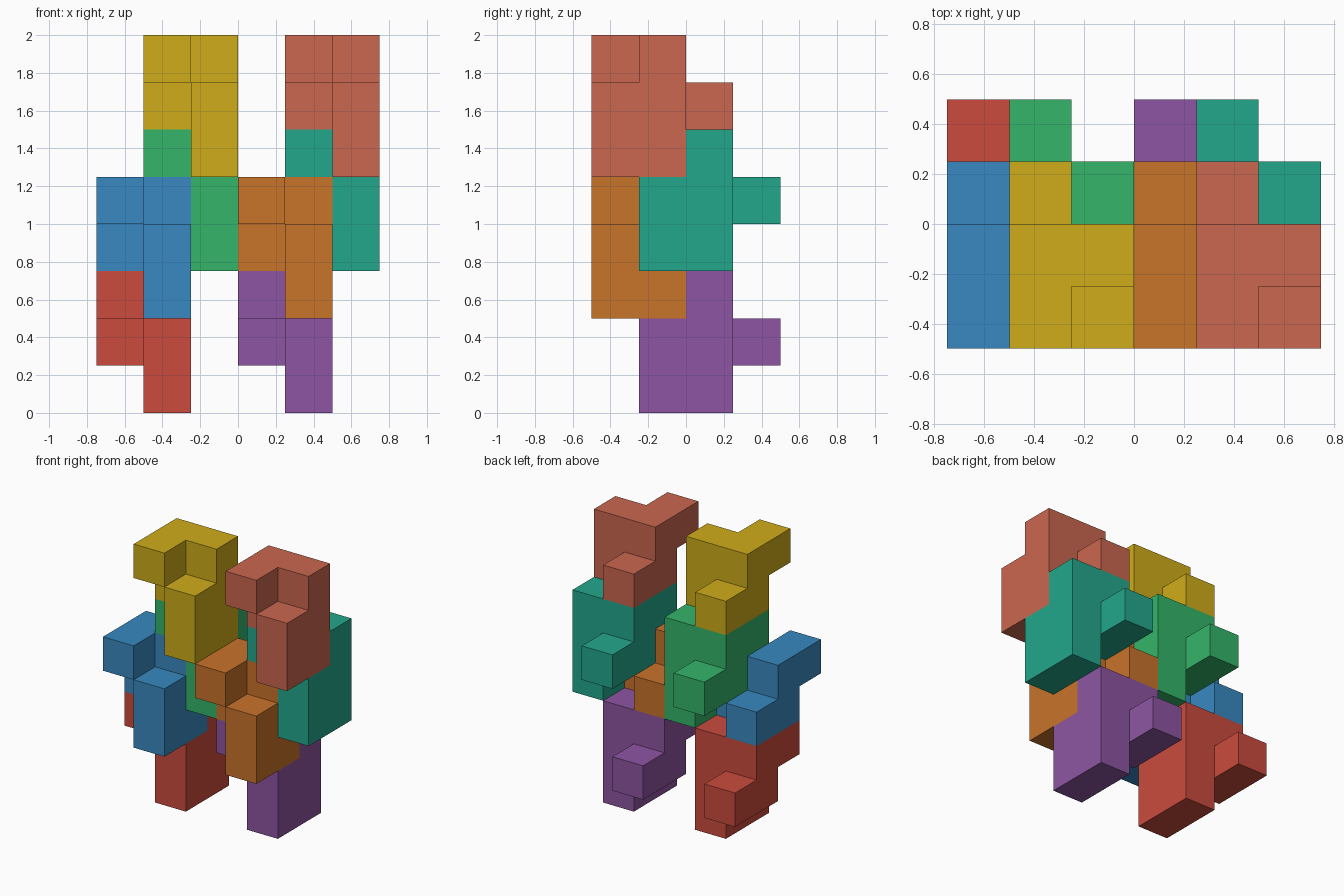
import bpy, bmesh
from mathutils import Vector

if "Cube" in bpy.data.objects:
    bpy.data.objects.remove(bpy.data.objects["Cube"])

U = 0.25  # edge of one cube unit

# One puzzle piece as unit cells (x, y, z); all eight pieces share it
CELLS = {(1, 1, 0), (1, 1, 1), (1, 1, 2),   # rear post
         (1, 0, 0), (1, 0, 1),              # front block
         (0, 1, 1), (0, 1, 2),              # side block
         (0, 0, 2),                         # upper front arm
         (0, 2, 1)}                         # rear knob


def linear(rgb):
    return [(c / 255 / 12.92) if c < 10 else ((c / 255 + 0.055) / 1.055) ** 2.4 for c in rgb] + [1.0]


def piece(name, origin, rgb):
    bm = bmesh.new()
    for cell in CELLS:
        centre = Vector(cell) + Vector((0.5, 0.5, 0.5))
        for axis in range(3):
            for sign in (-1, 1):
                n = Vector((0, 0, 0))
                n[axis] = sign
                # only faces with no neighbouring cell are on the surface
                if tuple(int(a + b) for a, b in zip(cell, n)) in CELLS:
                    continue
                u = Vector((0, 0, 0))
                u[(axis + 1) % 3] = 0.5
                v = n.cross(u)
                mid = centre + n * 0.5
                bm.faces.new([bm.verts.new((mid + p) * U) for p in (-u - v, u - v, u + v, v - u)])
    bmesh.ops.remove_doubles(bm, verts=bm.verts[:], dist=1e-4)
    # merge coplanar squares into clean flat faces
    bmesh.ops.dissolve_limit(bm, angle_limit=0.01, verts=bm.verts[:], edges=bm.edges[:])
    bmesh.ops.recalc_face_normals(bm, faces=bm.faces[:])
    mesh = bpy.data.meshes.new(name)
    bm.to_mesh(mesh)
    bm.free()
    mat = bpy.data.materials.new(name + "_colour")
    mat.diffuse_color = linear(rgb)
    mat.use_nodes = True
    mat.node_tree.nodes["Principled BSDF"].inputs["Base Color"].default_value = mat.diffuse_color
    mesh.materials.append(mat)
    obj = bpy.data.objects.new(name, mesh)
    obj.location = origin
    bpy.context.collection.objects.link(obj)


# Two stacks side by side; four interlocking levels (x shift, y, z) each
LEVELS = [("bottom", 0.0, -0.25, 0.0), ("lower", 0.0, -0.5, 0.5),
          ("upper", 0.25, -0.25, 0.75), ("top", 0.25, -0.5, 1.25)]
STACKS = {
    "left": (-0.75, [(203, 75, 61), (56, 137, 193), (52, 181, 105), (207, 172, 26)]),
    "right": (0.0, [(141, 85, 162), (201, 115, 42), (35, 167, 140), (202, 103, 79)]),
}
for side, (x, colours) in STACKS.items():
    for (level, dx, y, z), rgb in zip(LEVELS, colours):
        piece(f"{side}_{level}_piece", (x + dx, y, z), rgb)
